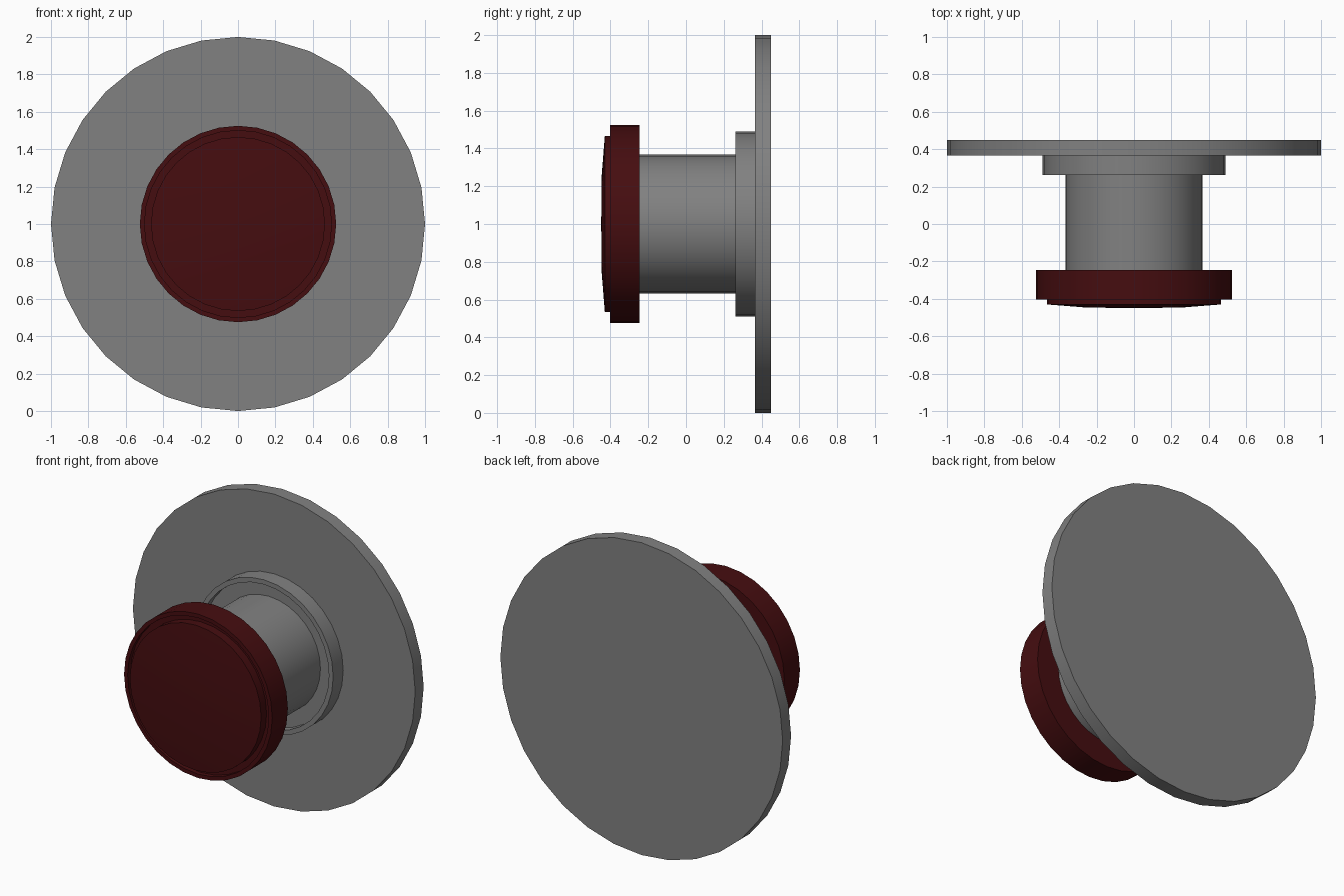
import bpy, bmesh
from math import cos, sin, tau, radians

if "Cube" in bpy.data.objects:
    bpy.data.objects.remove(bpy.data.objects["Cube"])

SIDES = 32
CENTRE_Z = 1.0


def material(name, colour):
    mat = bpy.data.materials.new(name)
    mat.diffuse_color = colour
    mat.use_nodes = True
    mat.node_tree.nodes["Principled BSDF"].inputs["Base Color"].default_value = mat.diffuse_color
    return mat


def lathe(name, profile, mat):
    """Revolve (radius, y) points around the y axis; radius 0 closes to a point."""
    bm = bmesh.new()
    rings = []
    for r, y in profile:
        if r == 0:
            rings.append([bm.verts.new((0, y, CENTRE_Z))])
        else:
            rings.append([bm.verts.new((r * cos(tau * i / SIDES), y,
                                        CENTRE_Z + r * sin(tau * i / SIDES)))
                          for i in range(SIDES)])
    for a, b in zip(rings, rings[1:]):
        for i in range(SIDES):
            j = (i + 1) % SIDES
            if len(a) == 1:
                bm.faces.new((a[0], b[i], b[j]))
            elif len(b) == 1:
                bm.faces.new((a[i], b[0], a[j]))
            else:
                bm.faces.new((a[i], b[i], b[j], a[j]))
    bmesh.ops.recalc_face_normals(bm, faces=bm.faces)
    mesh = bpy.data.meshes.new(name)
    bm.to_mesh(mesh)
    bm.free()
    mesh.materials.append(mat)
    obj = bpy.data.objects.new(name, mesh)
    bpy.context.collection.objects.link(obj)
    # Smooth round walls, keep rims sharp
    bpy.ops.object.select_all(action='DESELECT')
    obj.select_set(True)
    bpy.context.view_layer.objects.active = obj
    bpy.ops.object.shade_smooth_by_angle(angle=radians(30))
    return obj


steel = material("dark_grey", (0.22, 0.22, 0.22, 1))
red = material("dark_red", (0.06, 0.004, 0.005, 1))

# Wide mounting disc at the back
lathe("back_plate", [(0, 0.365), (1.0, 0.365), (1.0, 0.45), (0, 0.45)], steel)

# Collar with a thin raised rim around the shaft
lathe("collar", [(0, 0.31), (0.46, 0.31), (0.46, 0.263), (0.49, 0.263),
                 (0.49, 0.365), (0, 0.365)], steel)

# Shaft between collar and button head
lathe("shaft", [(0, -0.26), (0.367, -0.26), (0.367, 0.32), (0, 0.32)], steel)

# Button head: outer rim, narrow groove, slightly domed push face
lathe("button_head", [(0, -0.245), (0.525, -0.245), (0.525, -0.403),
                      (0.50, -0.403), (0.50, -0.375), (0.465, -0.375),
                      (0.465, -0.43), (0.25, -0.447), (0, -0.449)], red)
